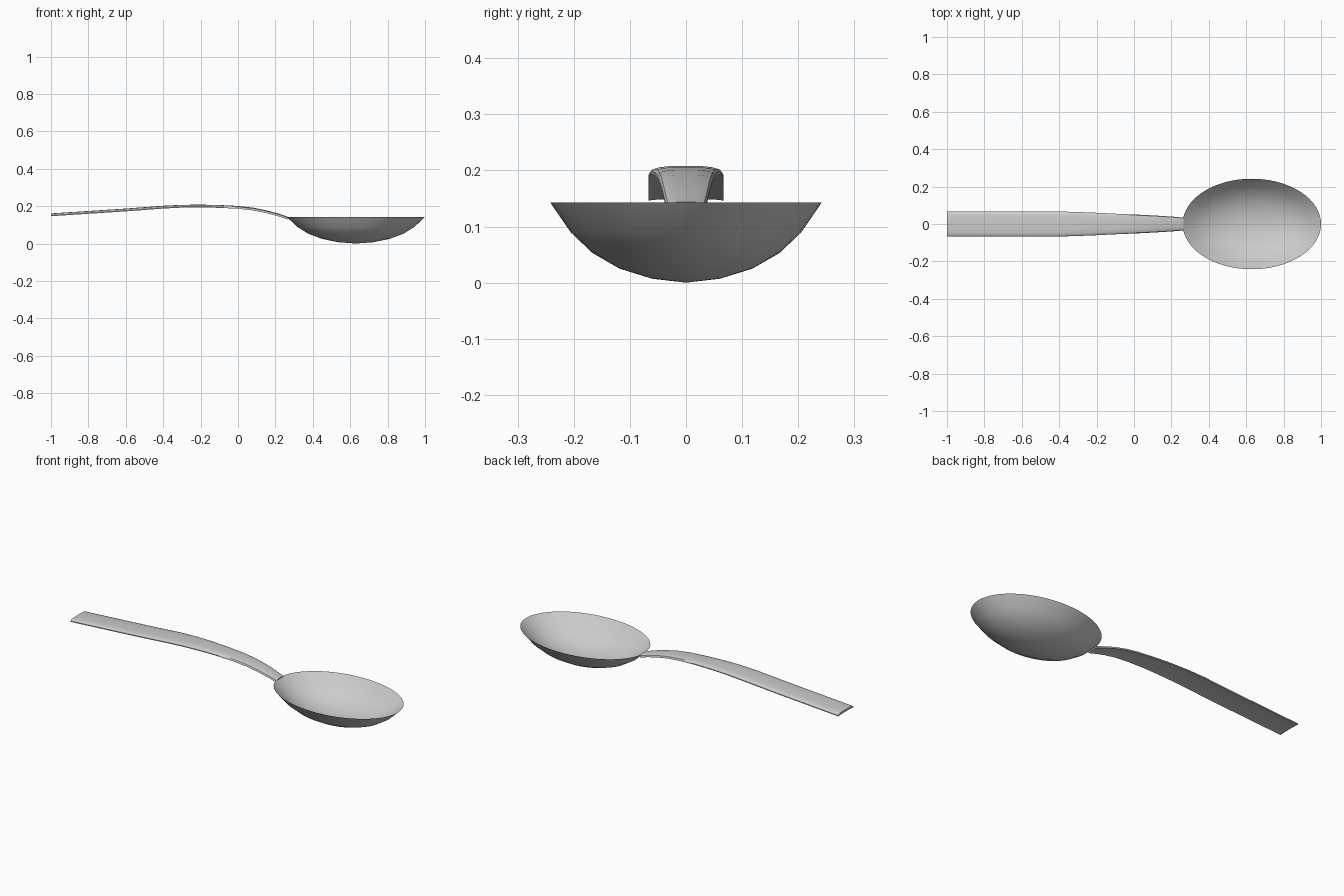
import bpy, bmesh, math

if "Cube" in bpy.data.objects:
    bpy.data.objects.remove(bpy.data.objects["Cube"])


def finish(name, bm, angle):
    bmesh.ops.recalc_face_normals(bm, faces=bm.faces)
    mesh = bpy.data.meshes.new(name)
    bm.to_mesh(mesh)
    bm.free()
    obj = bpy.data.objects.new(name, mesh)
    bpy.context.collection.objects.link(obj)
    bpy.ops.object.select_all(action='DESELECT')
    obj.select_set(True)
    bpy.context.view_layer.objects.active = obj
    bpy.ops.object.shade_smooth_by_angle(angle=math.radians(angle))
    return obj


def skin(bm, a, b):
    n = len(a)
    for i in range(n):
        bm.faces.new((a[i], a[(i + 1) % n], b[(i + 1) % n], b[i]))


# Bowl: thin elliptical shell, outer profile up to the rim then inner profile down
CX, RX, RY, SEG = 0.63, 0.37, 0.242, 64
outer = [(0.25, 0.007), (0.49, 0.025), (0.69, 0.053), (0.85, 0.09), (1.0, 0.143)]
inner = [(0.84, 0.095), (0.68, 0.059), (0.48, 0.031), (0.24, 0.014)]
bm = bmesh.new()
rings = []
for r, z in outer + inner:
    rings.append([bm.verts.new((CX + RX * r * math.cos(2 * math.pi * i / SEG),
                                RY * r * math.sin(2 * math.pi * i / SEG), z))
                  for i in range(SEG)])
for a, b in zip(rings, rings[1:]):
    skin(bm, a, b)
for ring, z in ((rings[0], 0.0), (rings[-1], 0.008)):
    pole = bm.verts.new((CX, 0, z))
    for i in range(SEG):
        bm.faces.new((ring[i], ring[(i + 1) % SEG], pole))
finish("bowl", bm, 40)

# Handle: arched strip section swept along a curved path (x, crest z, half width)
path = [(-1.0, 0.162, 0.067), (-0.8, 0.175, 0.067), (-0.6, 0.188, 0.067),
        (-0.4, 0.203, 0.067), (-0.3, 0.208, 0.064), (-0.2, 0.209, 0.060),
        (-0.1, 0.207, 0.055), (0.0, 0.202, 0.051), (0.08, 0.193, 0.047),
        (0.15, 0.179, 0.043), (0.21, 0.163, 0.039), (0.265, 0.145, 0.034)]
half = [(0.4, -0.001), (0.75, -0.003), (0.93, -0.006), (1.0, -0.011),
        (1.0, -0.016), (0.88, -0.0145), (0.4, -0.013)]
section = half + [(-y, z) for y, z in reversed(half)]
bm = bmesh.new()
rings = [[bm.verts.new((x, y * w, z + dz)) for y, dz in section] for x, z, w in path]
for a, b in zip(rings, rings[1:]):
    skin(bm, a, b)
bm.faces.new(rings[0])
bm.faces.new(rings[-1])
finish("handle", bm, 35)
